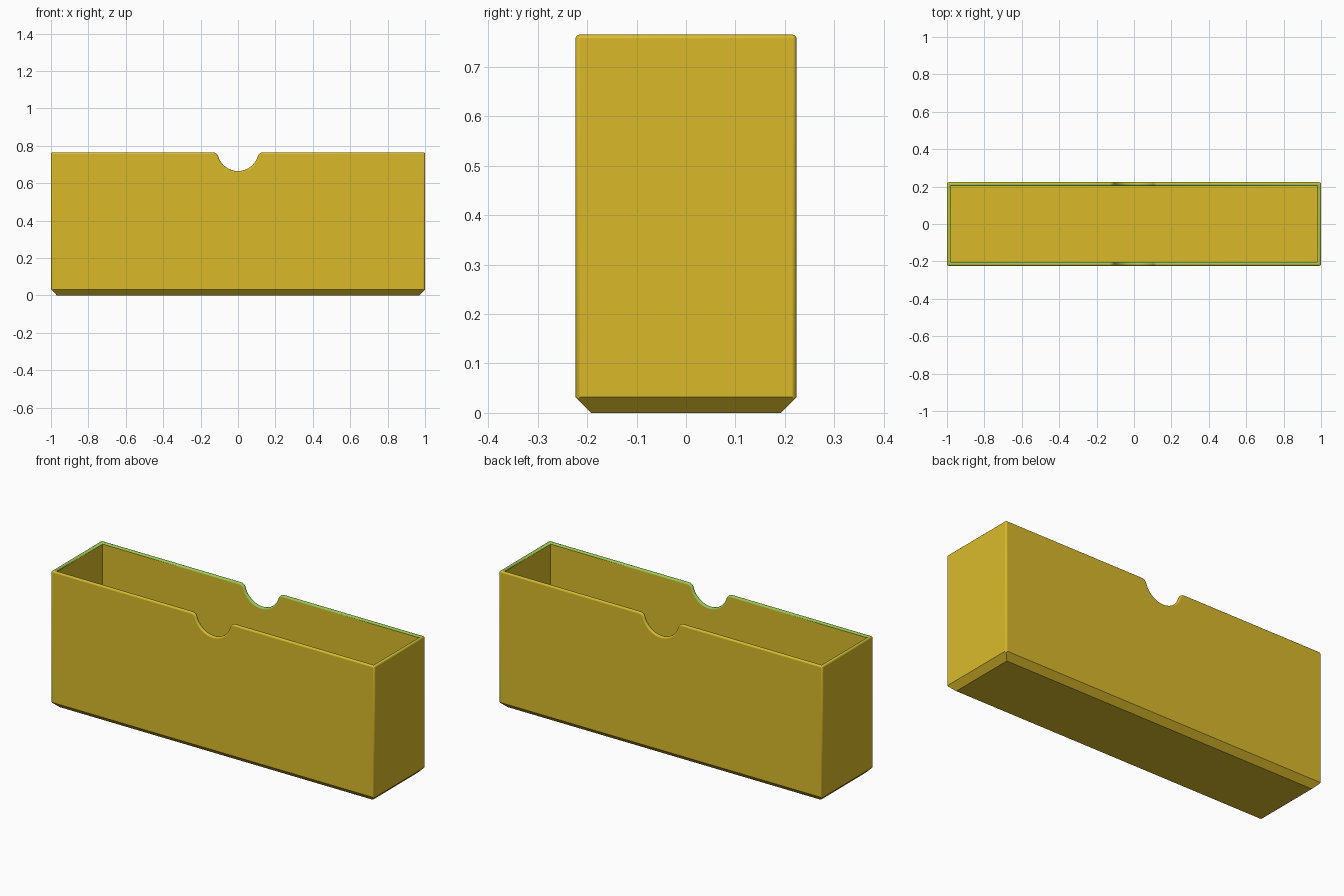
import bpy
import bmesh
from math import sin, cos, atan2, pi, sqrt

cube = bpy.data.objects.get("Cube")
if cube:
    bpy.data.objects.remove(cube, do_unlink=True)

# Overall sizes
HX, HY, TOP = 1.0, 0.2235, 0.765
WALL, FLOOR, CHAMFER, ROUND = 0.02, 0.03, 0.032, 0.008
NOTCH_Z, NOTCH_R, LIP_R = 0.775, 0.11, 0.03


def make_material(name, color):
    mat = bpy.data.materials.new(name)
    mat.use_nodes = True
    mat.diffuse_color = color
    mat.node_tree.nodes["Principled BSDF"].inputs["Base Color"].default_value = color
    return mat


def arc(cx, cz, r, start, end, steps):
    angles = [start + (end - start) * i / steps for i in range(steps + 1)]
    return [(cx + r * cos(a), cz + r * sin(a)) for a in angles]


def notch_profile():
    """Finger notch from left to right: rounded lip, round scoop, rounded lip."""
    lip_z = TOP - LIP_R
    lip_x = sqrt((NOTCH_R + LIP_R) ** 2 - (NOTCH_Z - lip_z) ** 2)
    turn = atan2(NOTCH_Z - lip_z, lip_x)
    left = arc(-lip_x, lip_z, LIP_R, pi / 2, turn, 6)
    scoop = arc(0, NOTCH_Z, NOTCH_R, pi + turn, 2 * pi - turn, 20)
    right = [(-x, z) for x, z in reversed(left)]
    return left + scoop[1:-1] + right


def rect(bm, hx, hy, z):
    return [bm.verts.new((x, y, z)) for x, y in
            ((-hx, -hy), (hx, -hy), (hx, hy), (-hx, hy))]


def rim_loop(bm, hx, hy, notch):
    """Top edge of front and back walls, both running left to right."""
    path = [(-hx, TOP)] + notch + [(hx, TOP)]
    return [[bm.verts.new((x, y, z)) for x, z in path] for y in (-hy, hy)]


def add_walls(bm, base, rims):
    """Four walls between a base rectangle and the notched top edges."""
    front, back = rims
    a, b, c, d = base
    bm.faces.new([a, b] + front[::-1])
    bm.faces.new([d, c] + back[::-1])
    bm.faces.new([b, c, back[-1], front[-1]])
    bm.faces.new([a, d, back[0], front[0]])


bm = bmesh.new()
notch = notch_profile()

# Outer shell with chamfered base
foot = rect(bm, HX - CHAMFER, HY - CHAMFER, 0)
skirt = rect(bm, HX, HY, CHAMFER)
bm.faces.new(foot)
for i in range(4):
    j = (i + 1) % 4
    bm.faces.new([foot[i], foot[j], skirt[j], skirt[i]])
outer = rim_loop(bm, HX, HY, notch)
add_walls(bm, skirt, outer)

# Inner cavity
floor = rect(bm, HX - WALL, HY - WALL, FLOOR)
bm.faces.new(floor)
inner = rim_loop(bm, HX - WALL, HY - WALL, notch)
add_walls(bm, floor, inner)

# Rim strip joining outer and inner shells, notches included
rim_faces = []
for o, n in zip(outer, inner):
    for i in range(len(o) - 1):
        rim_faces.append(bm.faces.new([o[i], o[i + 1], n[i + 1], n[i]]))
for end in (0, -1):
    rim_faces.append(bm.faces.new([outer[0][end], outer[1][end],
                                   inner[1][end], inner[0][end]]))
for f in rim_faces:
    f.material_index = 1
    f.smooth = True
bmesh.ops.recalc_face_normals(bm, faces=bm.faces[:])

# Round the rim edges and the outer upright corners
rim_set = set(rim_faces)
soft = [e for e in bm.edges
        if sum(f in rim_set for f in e.link_faces) == 1]
tops = [outer[0][0], outer[0][-1], outer[1][-1], outer[1][0]]
soft += [bm.edges.get((low, high)) for low, high in zip(skirt, tops)]
rounded = bmesh.ops.bevel(bm, geom=soft, offset=ROUND, segments=3,
                          profile=0.5, affect='EDGES', clamp_overlap=False)
for f in rounded["faces"]:
    f.smooth = True
    p = f.calc_center_median()
    outside = max(abs(p.x) - HX, abs(p.y) - HY) > -ROUND
    f.material_index = 0 if outside else 1

mesh = bpy.data.meshes.new("open_box")
bm.to_mesh(mesh)
bm.free()
mesh.materials.append(make_material("mustard", (0.70, 0.49, 0.023, 1)))
mesh.materials.append(make_material("soft_green", (0.33, 0.58, 0.10, 1)))
box = bpy.data.objects.new("open_box", mesh)
bpy.context.collection.objects.link(box)
